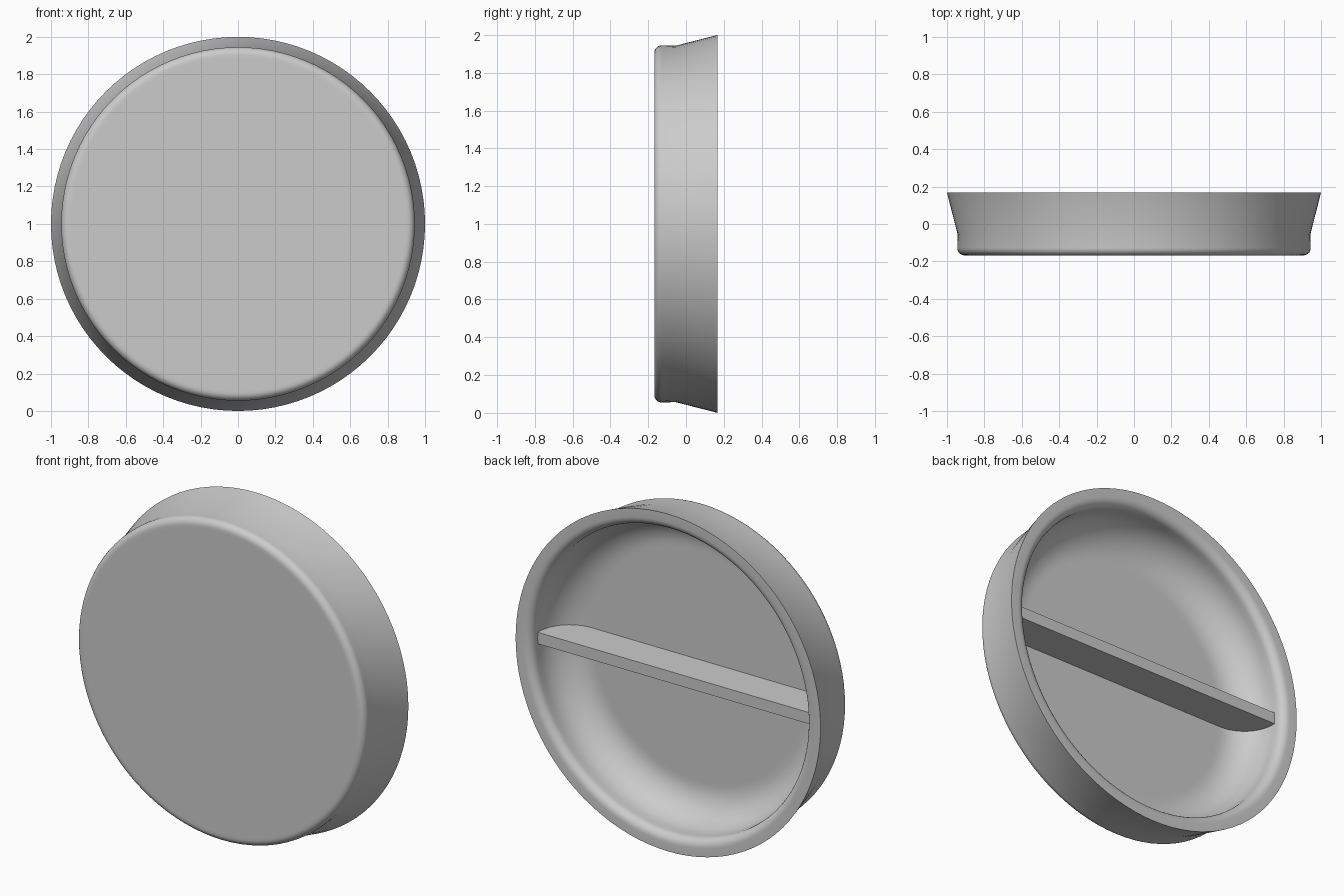
import bpy, bmesh
from math import sin, cos, pi, radians

cube = bpy.data.objects.get("Cube")
if cube:
    bpy.data.objects.remove(cube, do_unlink=True)

grey = bpy.data.materials.new("plain grey")
grey.use_nodes = True
colour = (0.6, 0.6, 0.6, 1)
grey.diffuse_color = colour
grey.node_tree.nodes["Principled BSDF"].inputs["Base Color"].default_value = colour

SEGMENTS = 96
FLOOR, BACK = -0.11, 0.168
WALL = 0.9


def arc(r, y, radius, start, end, steps):
    """Points on a circular arc in the radius/depth plane."""
    angles = [radians(start + (end - start) * i / steps) for i in range(steps + 1)]
    return [(r + radius * cos(a), y + radius * sin(a)) for a in angles]


def finish(bm, name):
    bmesh.ops.recalc_face_normals(bm, faces=bm.faces)
    mesh = bpy.data.meshes.new(name)
    bm.to_mesh(mesh)
    bm.free()
    obj = bpy.data.objects.new(name, mesh)
    bpy.context.collection.objects.link(obj)
    mesh.materials.append(grey)
    bpy.ops.object.select_all(action='DESELECT')
    obj.select_set(True)
    bpy.context.view_layer.objects.active = obj
    bpy.ops.object.shade_smooth_by_angle(angle=radians(30))
    return obj


# Cap: rounded front, flared skirt, flat rim and a hollow back
floor_curve = arc(WALL - 0.2, FLOOR + 0.2, 0.2, -90, 0, 12)
profile = [(0.89, -BACK)]
profile += arc(0.905, -BACK + 0.04, 0.04, -90, 0, 6)
profile += [(0.943, -0.055), (1, BACK)]
profile += arc(WALL + 0.05, BACK - 0.05, 0.05, 90, 180, 6)
profile += floor_curve[::-1]
profile += [(WALL - 0.22, FLOOR)]

bm = bmesh.new()
rings = []
for r, y in profile:
    angles = [2 * pi * i / SEGMENTS for i in range(SEGMENTS)]
    rings.append([bm.verts.new((r * cos(a), y, 1 + r * sin(a))) for a in angles])
for a, b in zip(rings, rings[1:]):
    for i in range(SEGMENTS):
        j = (i + 1) % SEGMENTS
        bm.faces.new((a[i], a[j], b[j], b[i]))
bm.faces.new(rings[0])
bm.faces.new(rings[-1])
finish(bm, "cap")

# Grip bar: spans the hollow and follows its curved floor
bm = bmesh.new()
half = [(r + 0.001, y - 0.001) for r, y in floor_curve] + [(WALL + 0.001, 0.104)]
outline = half + [(-r, y) for r, y in reversed(half)]
face = bm.faces.new([bm.verts.new((x, y, 0.966)) for x, y in outline])
extruded = bmesh.ops.extrude_face_region(bm, geom=[face])["geom"]
bmesh.ops.translate(bm, vec=(0, 0, 0.068),
                    verts=[v for v in extruded if isinstance(v, bmesh.types.BMVert)])
finish(bm, "grip_bar")
